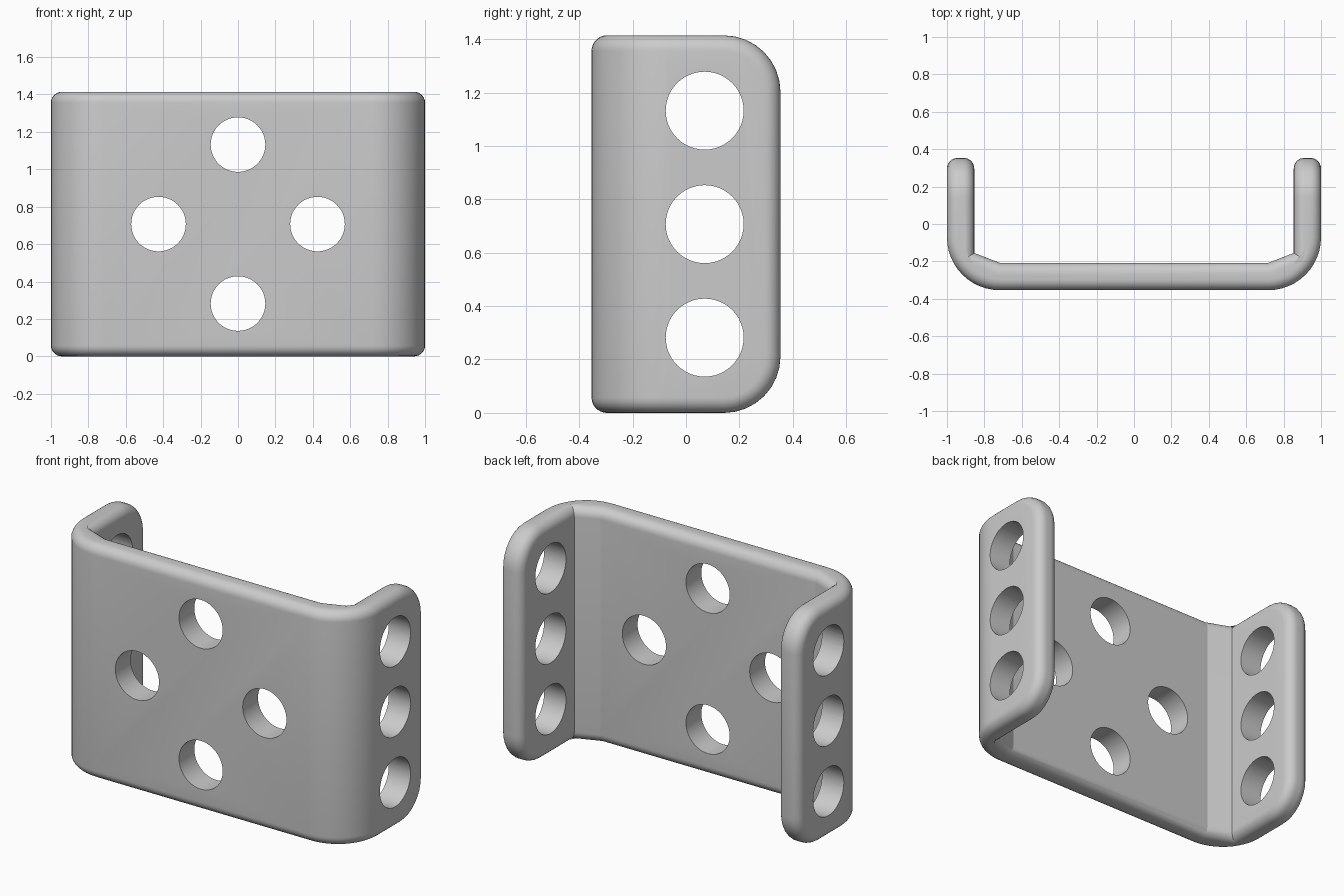
import bpy, bmesh, math
from mathutils import Matrix, Vector

if "Cube" in bpy.data.objects:
    bpy.data.objects.remove(bpy.data.objects["Cube"])

H = 1.414          # height
D = 0.354          # half depth
T = 0.146          # sheet thickness
R = 0.283          # outer bend radius
HOLE_R = 0.146


def activate(ob):
    bpy.ops.object.select_all(action='DESELECT')
    ob.select_set(True)
    bpy.context.view_layer.objects.active = ob


def to_object(name, bm):
    bmesh.ops.recalc_face_normals(bm, faces=bm.faces[:])
    me = bpy.data.meshes.new(name)
    bm.to_mesh(me)
    bm.free()
    ob = bpy.data.objects.new(name, me)
    bpy.context.collection.objects.link(ob)
    return ob


# U-shaped plan: right half outer bend + inner wall, mirrored to the left
half = []
for i in range(13):
    a = math.radians(-90 + 90 * i / 12)
    half.append((1 - R + R * math.cos(a), -D + R + R * math.sin(a)))
half += [(1, D), (1 - T, D), (1 - T, -0.155), (1 - R, -D + T)]
plan = half + [(-x, y) for x, y in reversed(half)]

bm = bmesh.new()
base = bm.faces.new([bm.verts.new((x, y, 0)) for x, y in plan])
ext = bmesh.ops.extrude_face_region(bm, geom=[base])
bmesh.ops.translate(bm, vec=(0, 0, H),
                    verts=[g for g in ext['geom'] if isinstance(g, bmesh.types.BMVert)])
bmesh.ops.recalc_face_normals(bm, faces=bm.faces[:])

# Large rounded corners on the free ends of both flanges
ends = [e for e in bm.edges
        if all(v.co.y > D - 0.001 for v in e.verts)
        and abs(e.verts[0].co.z - e.verts[1].co.z) < 0.001]
bmesh.ops.bevel(bm, geom=ends, offset=0.212, offset_type='OFFSET', segments=8,
                profile=0.5, affect='EDGES', clamp_overlap=False)

# Rounded rim where the walls meet the edges of the sheet
bm.normal_update()


def is_wall(f):
    return abs(f.normal.z) < 0.01 and f.calc_center_median().y < D - 0.005


rim = [e for e in bm.edges if sum(is_wall(f) for f in e.link_faces) == 1]
bmesh.ops.bevel(bm, geom=rim, offset=0.058, offset_type='OFFSET', segments=7,
                profile=0.5, affect='EDGES', clamp_overlap=False)
bracket = to_object("bracket", bm)

# Hole cutters: four through the front plate, three across both flanges
bm = bmesh.new()


def drill(centre, axis, length):
    rot = Vector((0, 0, 1)).rotation_difference(Vector(axis)).to_matrix().to_4x4()
    bmesh.ops.create_cone(bm, cap_ends=True, segments=48, radius1=HOLE_R, radius2=HOLE_R,
                          depth=length, matrix=Matrix.Translation(centre) @ rot)


MID, STEP = H / 2, 0.425
for x, z in ((0, MID + STEP), (0, MID - STEP), (STEP, MID), (-STEP, MID)):
    drill((x, -0.3, z), (0, 1, 0), 0.36)
for z in (MID - STEP, MID, MID + STEP):
    drill((0, 0.07, z), (1, 0, 0), 2.4)
cutter = to_object("hole_cutter", bm)
cutter.hide_render = True

activate(bracket)
mod = bracket.modifiers.new("holes", 'BOOLEAN')
mod.operation = 'DIFFERENCE'
mod.solver = 'EXACT'
mod.object = cutter
bpy.ops.object.modifier_apply(modifier=mod.name)
bpy.data.objects.remove(cutter, do_unlink=True)

activate(bracket)
bpy.ops.object.shade_smooth_by_angle(angle=math.radians(16))
